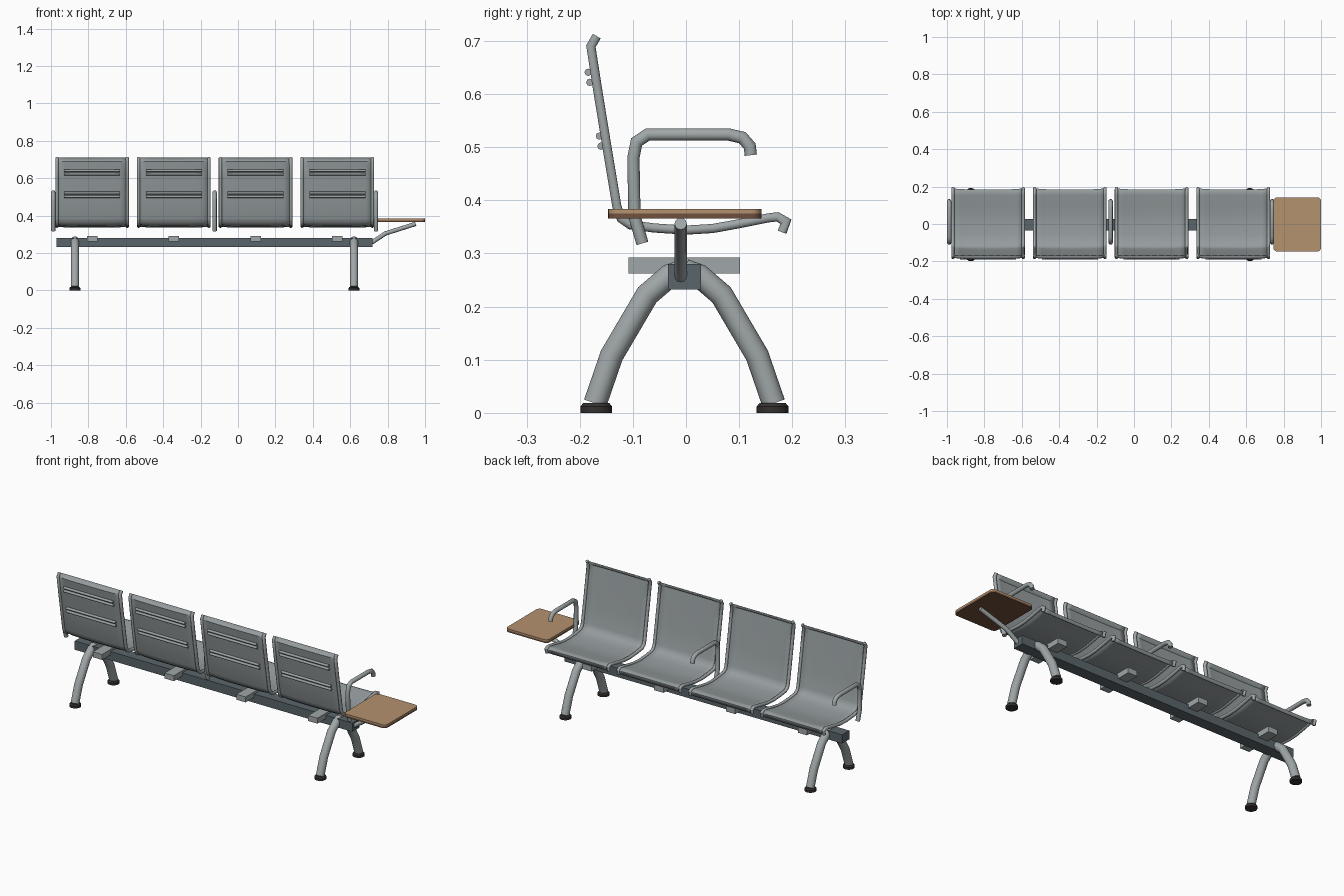
import bpy, bmesh, math
from mathutils import Vector

if "Cube" in bpy.data.objects:
    bpy.data.objects.remove(bpy.data.objects["Cube"])


def material(name, rgb):
    lin = [(c / 255 / 12.92) if c < 11 else ((c / 255 + 0.055) / 1.055) ** 2.4 for c in rgb]
    m = bpy.data.materials.new(name)
    m.use_nodes = True
    m.diffuse_color = (*lin, 1)
    m.node_tree.nodes["Principled BSDF"].inputs["Base Color"].default_value = (*lin, 1)
    return m


METAL = material("light grey metal", (160, 167, 168))
MESH = material("grey seat panel", (150, 157, 159))
BEAM = material("slate beam", (90, 101, 107))
RUBBER = material("black rubber", (52, 49, 47))
WOOD = material("tan wood", (180, 146, 112))
WOOD_DARK = material("dark wood underside", (112, 80, 62))


def smooth(ob, angle=35):
    bpy.ops.object.select_all(action='DESELECT')
    ob.select_set(True)
    bpy.context.view_layer.objects.active = ob
    bpy.ops.object.shade_smooth_by_angle(angle=math.radians(angle))


def finish(name, bm, mat):
    bmesh.ops.recalc_face_normals(bm, faces=bm.faces)
    me = bpy.data.meshes.new(name)
    bm.to_mesh(me)
    bm.free()
    me.materials.append(mat)
    ob = bpy.data.objects.new(name, me)
    bpy.context.collection.objects.link(ob)
    return ob


def tube(name, pts, r, mat=METAL, sides=12):
    """Capped round tube swept along a bent path with mitred corners."""
    pts = [Vector(p) for p in pts]
    bm = bmesh.new()
    rings = []
    dirs = [(b - a).normalized() for a, b in zip(pts, pts[1:])]
    side = Vector((1, 0, 0)) if abs(dirs[0].x) < 0.5 else Vector((0, 1, 0))
    for i, p in enumerate(pts):
        d0, d1 = dirs[max(i - 1, 0)], dirs[min(i, len(dirs) - 1)]
        t = (d0 + d1).normalized()
        u = t.cross(side).normalized() / max(t.dot(d1), 0.7)
        rings.append([bm.verts.new(p + r * (math.cos(a) * side + math.sin(a) * u))
                      for a in (2 * math.pi * k / sides for k in range(sides))])
    for a, b in zip(rings, rings[1:]):
        for k in range(sides):
            j = (k + 1) % sides
            bm.faces.new((a[k], a[j], b[j], b[k]))
    bm.faces.new(rings[0])
    bm.faces.new(rings[-1])
    ob = finish(name, bm, mat)
    smooth(ob, 50)
    return ob


def box(name, lo, hi, mat):
    bm = bmesh.new()
    bmesh.ops.create_cube(bm, size=1)
    for v in bm.verts:
        v.co = [l + (c + 0.5) * (h - l) for c, l, h in zip(v.co, lo, hi)]
    return finish(name, bm, mat)


def yz(x, profile):
    return [(x, y, z) for y, z in profile]


# Beam under all the seats
box("beam", (-0.97, -0.034, 0.232), (0.72, 0.028, 0.28), BEAM)

# Seats: rails, sling panel, back bars and bracket
RAIL = [(-0.168, 0.709), (-0.179, 0.69), (-0.165, 0.6), (-0.147, 0.49), (-0.13, 0.388),
        (-0.122, 0.366), (-0.105, 0.354), (-0.06, 0.348), (0, 0.344), (0.05, 0.347),
        (0.1, 0.356), (0.155, 0.367), (0.172, 0.369), (0.188, 0.36), (0.181, 0.34)]
BARS = [(-0.184, 0.641), (-0.181, 0.622), (-0.163, 0.521), (-0.16, 0.502)]
HALF = 0.188


def seat_panel(cx):
    """Thin sling between the rails, sagging slightly in the middle."""
    bm = bmesh.new()
    rows = []
    path = [Vector((0, y, z)) for y, z in RAIL]
    for i, p in enumerate(path):
        t = path[min(i + 1, len(path) - 1)] - path[max(i - 1, 0)]
        n = Vector((1, 0, 0)).cross(t).normalized()
        if 0 < i < len(path) - 1:
            n = -n if n.y + n.z > 0 else n
        else:
            n = Vector()
        rows.append([bm.verts.new(p + n * 0.006 * (1 - u ** 4) + Vector((cx + u * HALF, 0, 0)))
                     for u in (k / 5 - 1 for k in range(11))])
    for a, b in zip(rows, rows[1:]):
        for k in range(10):
            bm.faces.new((a[k], a[k + 1], b[k + 1], b[k]))
    ob = finish("seat_panel", bm, MESH)
    mod = ob.modifiers.new("thickness", 'SOLIDIFY')
    mod.thickness = 0.005
    mod.offset = 0
    smooth(ob, 40)


for s in range(4):
    cx = -0.78 + 0.437 * s
    for sx in (-1, 1):
        tube("seat_rail", yz(cx + sx * HALF, RAIL), 0.009, sides=10)
    seat_panel(cx)
    for y, z in BARS:
        tube("back_bar", [(cx - 0.15, y, z), (cx + 0.15, y, z)], 0.007, sides=8)
    box("seat_bracket", (cx - 0.028, -0.108, 0.262), (cx + 0.028, 0.102, 0.292), METAL)

# Armrests at both ends and in the middle
ARM = [(-0.082, 0.319), (-0.097, 0.37), (-0.099, 0.48), (-0.093, 0.51), (-0.072, 0.524),
       (0.08, 0.524), (0.106, 0.518), (0.12, 0.502), (0.122, 0.485)]
for x in (-0.988, -0.125, 0.738):
    tube("armrest", yz(x, ARM), 0.0115)

# Splayed legs with rubber feet
LEG = [(0, 0.268), (0.028, 0.258), (0.07, 0.222), (0.137, 0.108), (0.168, 0.018)]
for x in (-0.872, 0.62):
    for sy in (-1, 1):
        tube("leg", yz(x, [(sy * y - 0.003, z) for y, z in LEG]), 0.022, sides=16)
        bm = bmesh.new()
        for r1, r2, z, h in ((0.03, 0.03, 0.006, 0.012), (0.03, 0.024, 0.0155, 0.007)):
            res = bmesh.ops.create_cone(bm, cap_ends=True, segments=16, radius1=r1,
                                        radius2=r2, depth=h)
            bmesh.ops.translate(bm, verts=res["verts"], vec=(x, sy * 0.166 - 0.003, z))
        smooth(finish("foot", bm, RUBBER))

# Side table: two rounded layers and a bent arm
for name, z0, z1, mat in (("table_base", 0.366, 0.375, WOOD_DARK), ("table_top", 0.375, 0.384, WOOD)):
    top = box(name, (0.745, -0.147, z0), (1.0, 0.142, z1), mat)
    bm = bmesh.new()
    bm.from_mesh(top.data)
    corners = [e for e in bm.edges if abs(e.verts[0].co.z - e.verts[1].co.z) > 0.005]
    bmesh.ops.bevel(bm, geom=corners, offset=0.02, segments=4, profile=0.5, affect='EDGES')
    bm.to_mesh(top.data)
    bm.free()
    smooth(top)
tube("table_arm", [(0.715, -0.01, 0.256), (0.788, -0.01, 0.305), (0.95, -0.01, 0.356)], 0.0115)
